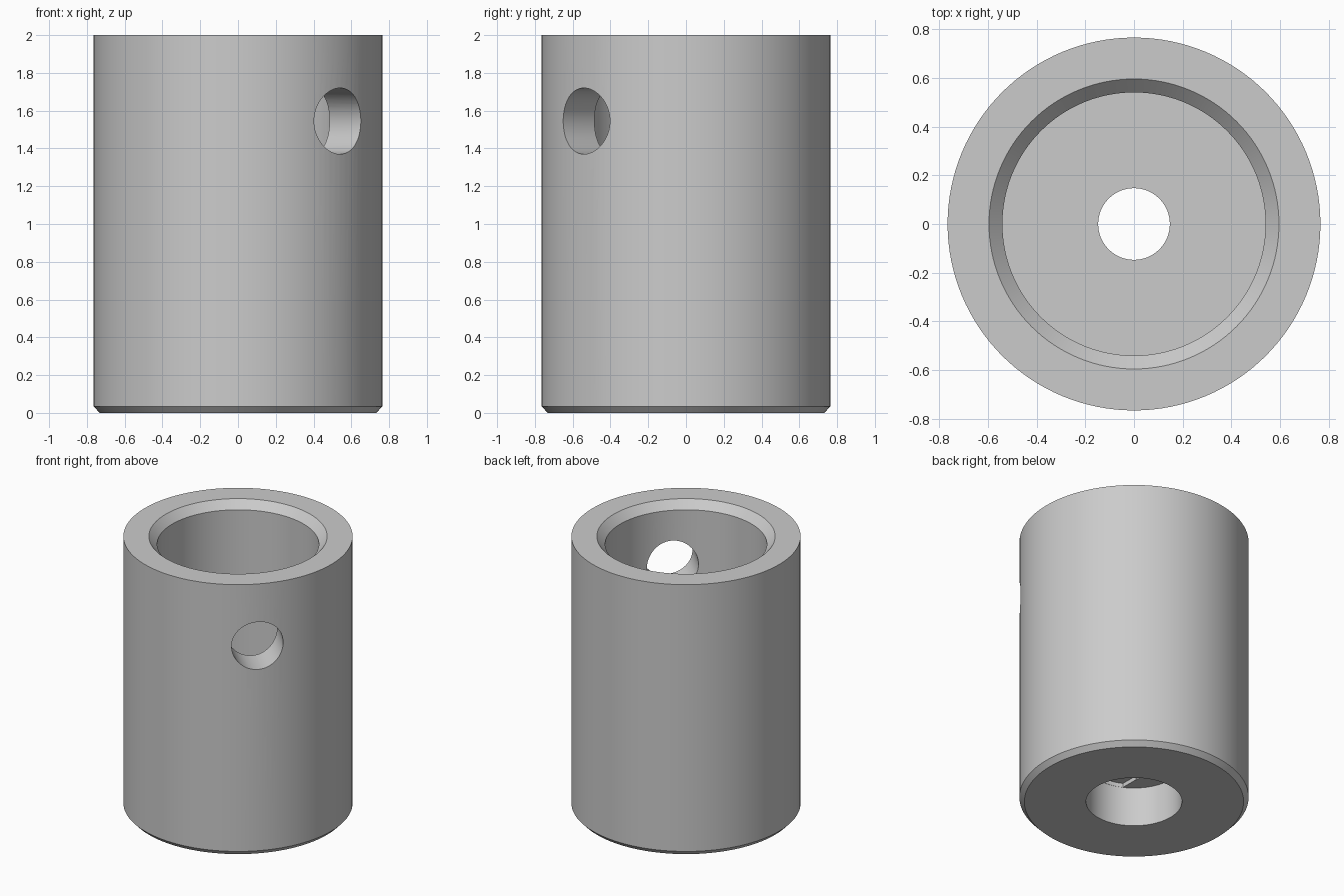
import bpy, bmesh
from math import sin, cos, pi
from mathutils import Matrix

cube = bpy.data.objects.get("Cube")
if cube:
    bpy.data.objects.remove(cube, do_unlink=True)

SEG = 128
HEIGHT, R_OUT, R_CAVITY, R_HEAD, R_BORE = 2.0, 0.765, 0.54, 0.32, 0.147
FLOOR, HEAD_TOP, LAYER = 0.5, 0.29, 0.03

grey = bpy.data.materials.new("light_grey")
grey.use_nodes = True
grey.diffuse_color = (0.6, 0.6, 0.6, 1)
grey.node_tree.nodes["Principled BSDF"].inputs["Base Color"].default_value = (0.6, 0.6, 0.6, 1)


def finish(name, bm):
    bmesh.ops.recalc_face_normals(bm, faces=bm.faces)
    mesh = bpy.data.meshes.new(name)
    bm.to_mesh(mesh)
    bm.free()
    mesh.materials.append(grey)
    obj = bpy.data.objects.new(name, mesh)
    bpy.context.collection.objects.link(obj)
    return obj


def lathe(name, profile):
    """Revolve a closed (radius, height) loop around z."""
    bm = bmesh.new()
    cols = [[bm.verts.new((r * cos(a), r * sin(a), z)) for r, z in profile]
            for a in (2 * pi * i / SEG for i in range(SEG))]
    n = len(profile)
    for i in range(SEG):
        a, b = cols[i], cols[(i + 1) % SEG]
        for j in range(n):
            k = (j + 1) % n
            bm.faces.new((a[j], b[j], b[k], a[k]))
    return finish(name, bm)


def prism(name, outline, z0, z1):
    """Extrude a flat outline from z0 to z1."""
    bm = bmesh.new()
    low = bm.faces.new([bm.verts.new((x, y, z0)) for x, y in outline])
    top = bmesh.ops.extrude_face_region(bm, geom=[low])["geom"]
    for v in top:
        if isinstance(v, bmesh.types.BMVert):
            v.co.z = z1
    return finish(name, bm)


def circle(r, n=SEG):
    return [(r * cos(2 * pi * (i + 0.5) / n), r * sin(2 * pi * (i + 0.5) / n)) for i in range(n)]


# Sleeve: chamfered foot, open cavity with chamfered mouth, bore and screw head recess
sleeve = lathe("sleeve_body", [
    (R_HEAD, 0), (R_OUT - 0.033, 0), (R_OUT, 0.035), (R_OUT, HEIGHT),
    (0.595, HEIGHT), (R_CAVITY, HEIGHT - 0.057), (R_CAVITY, FLOOR),
    (R_BORE, FLOOR), (R_BORE, HEAD_TOP), (R_HEAD, HEAD_TOP)])

# Two shallow steps above the recess: a slot, then a square
w = R_BORE + 0.002
half = [p for p in circle(R_HEAD - 0.001) if abs(p[0]) < w]
slot = prism("slot_cutter", half, HEAD_TOP - 0.1, HEAD_TOP + LAYER)
square = prism("square_cutter", [(-w, -w), (w, -w), (w, w), (-w, w)],
               HEAD_TOP - 0.1, HEAD_TOP + 2 * LAYER)

# Round side hole on the front diagonal, through one wall only
side = prism("side_hole_cutter", circle(0.175, 64), 0.2, 1.0)
side.data.transform(Matrix.Translation((0, 0, 1.545)) @ Matrix.Rotation(-pi / 4, 4, "Z")
                    @ Matrix.Rotation(pi / 2, 4, "Y"))

bpy.ops.object.select_all(action="DESELECT")
sleeve.select_set(True)
bpy.context.view_layer.objects.active = sleeve
for cutter in (slot, square, side):
    cutter.hide_render = True
    mod = sleeve.modifiers.new(cutter.name, "BOOLEAN")
    mod.operation, mod.solver, mod.object = "DIFFERENCE", "EXACT", cutter
    bpy.ops.object.modifier_apply(modifier=mod.name)
    bpy.data.objects.remove(cutter, do_unlink=True)

bpy.ops.object.shade_smooth_by_angle(angle=pi / 6)
